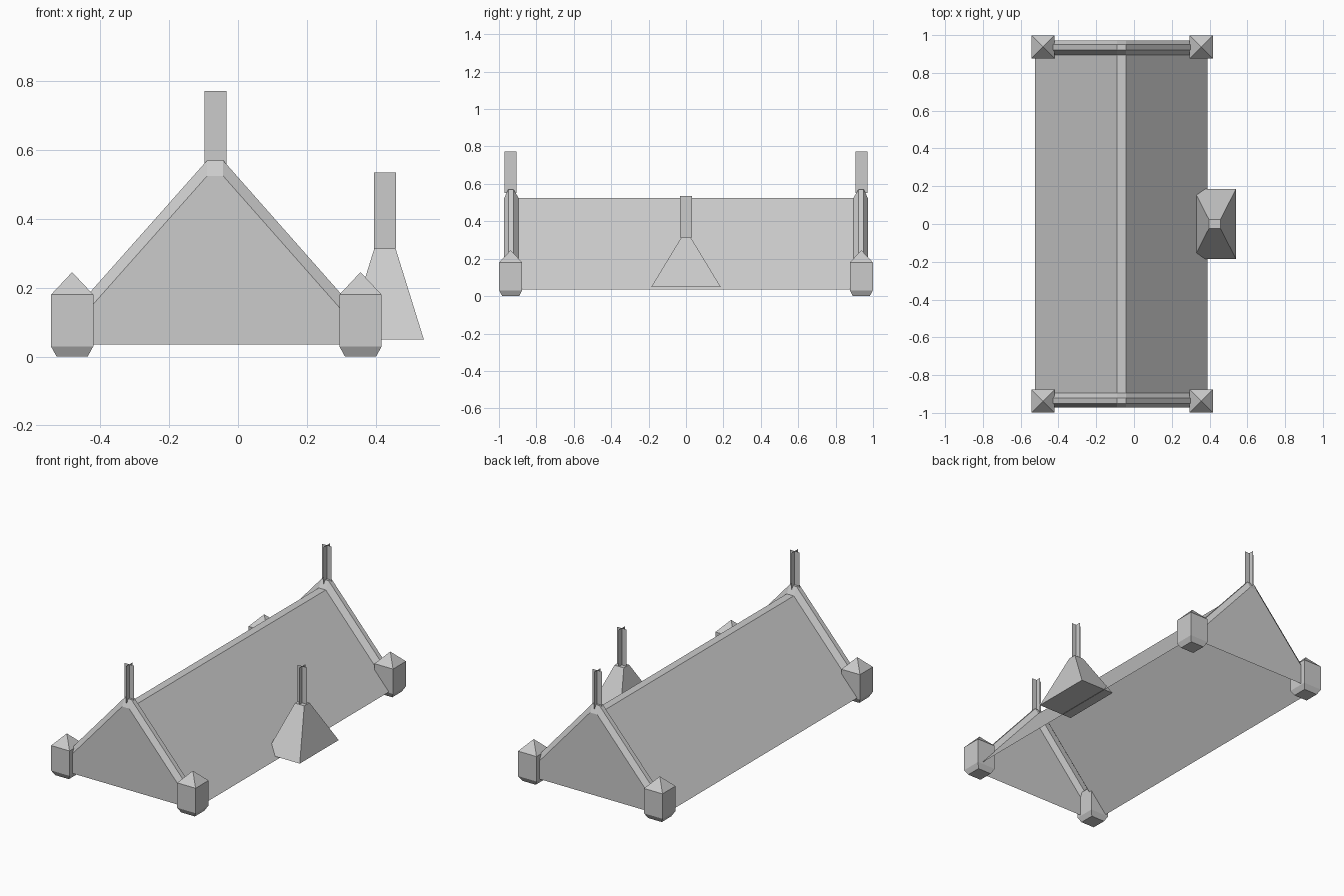
import bpy

if "Cube" in bpy.data.objects:
    bpy.data.objects.remove(bpy.data.objects["Cube"])

mat = bpy.data.materials.new("stone grey")
mat.diffuse_color = (0.6, 0.6, 0.6, 1)
mat.use_nodes = True
mat.node_tree.nodes["Principled BSDF"].inputs["Base Color"].default_value = mat.diffuse_color


def make(name, verts, faces):
    me = bpy.data.meshes.new(name)
    me.from_pydata(verts, [], faces)
    me.materials.append(mat)
    ob = bpy.data.objects.new(name, me)
    bpy.context.collection.objects.link(ob)
    return ob


def rings(name, cx, cy, levels, bottom=True):
    """Stack of rectangles given as (half x, half y, z)."""
    verts, faces = [], []
    for hx, hy, z in levels:
        verts += [(cx + sx * hx, cy + sy * hy, z)
                  for sx, sy in ((-1, -1), (1, -1), (1, 1), (-1, 1))]
    for k in range(len(levels) - 1):
        for i in range(4):
            j = (i + 1) % 4
            faces.append((4 * k + i, 4 * k + j, 4 * k + 4 + j, 4 * k + 4 + i))
    if bottom:
        faces.append((3, 2, 1, 0))
    n = 4 * len(levels) - 4
    faces.append((n, n + 1, n + 2, n + 3))
    return make(name, verts, faces)


def spire(name, cx, cy, z0, z1, r=0.032):
    """Two crossed upright sheets."""
    verts = []
    for dx, dy in ((r, 0), (0, r)):
        verts += [(cx - dx, cy - dy, z0), (cx + dx, cy + dy, z0),
                  (cx + dx, cy + dy, z1), (cx - dx, cy - dy, z1)]
    make(name, verts, [(0, 1, 2, 3), (4, 5, 6, 7)])


# Roof outline across the building: left eave, flat ridge, right eave
outline = [(-0.525, 0.035), (-0.09, 0.525), (-0.043, 0.525), (0.39, 0.035)]
INNER, OUTER, LIFT = 0.895, 0.972, 0.045

# Roof slopes and ridge, open underneath
verts = [(x, y, z) for y in (-INNER, INNER) for x, z in outline]
make("roof", verts, [(i, i + 1, i + 5, i + 4) for i in range(3)])

for s, side in ((-1, "front"), (1, "back")):
    # Gable wall
    face = (0, 3, 2, 1) if s < 0 else (0, 1, 2, 3)
    make(side + "_gable", [(x, s * OUTER, z) for x, z in outline], [face])

    # Tapered coping strip running over the gable edge
    section = [(OUTER, 0), (0.95, LIFT), (0.922, LIFT), (INNER, 0)]
    verts = [(x, s * y, z + dz) for x, z in outline for y, dz in section]
    faces = []
    for i in range(3):
        for j in range(3):
            f = (4 * i + j, 4 * i + 4 + j, 4 * i + 5 + j, 4 * i + 1 + j)
            faces.append(f if s > 0 else f[::-1])
    make(side + "_coping", verts, faces)

    # Spire on the gable top
    spire(side + "_spire", -0.066, s * 0.9375, 0.55, 0.772)

    # Corner posts with chamfered foot and pyramid cap
    for cx, name in ((-0.482, "left"), (0.356, "right")):
        rings(f"{side}_{name}_post", cx, s * 0.9375,
              [(0.045, 0.045, 0), (0.0615, 0.0615, 0.03),
               (0.0615, 0.0615, 0.18), (0.0005, 0.0005, 0.245)])

# Small turret roof on the right slope
rings("turret_roof", 0.427, 0, [(0.113, 0.185, 0.05), (0.031, 0.025, 0.314)])
spire("turret_spire", 0.427, 0, 0.314, 0.535)
